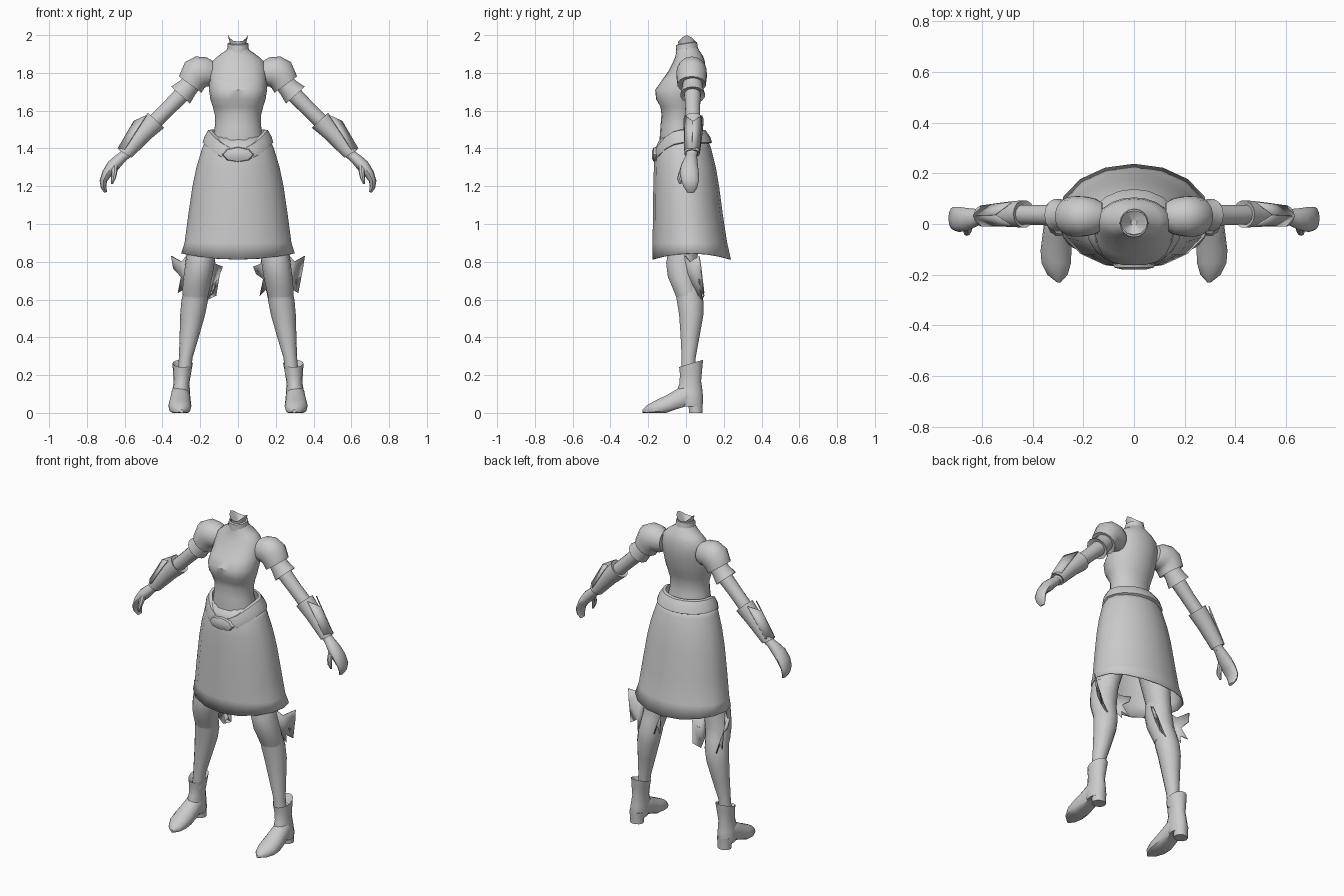
import bpy, bmesh, math
from mathutils import Vector

grey = bpy.data.materials.new("light_grey")
grey.diffuse_color = (0.6, 0.6, 0.6, 1)


def finish(name, bm, thickness=0.0, angle=40):
    bmesh.ops.recalc_face_normals(bm, faces=bm.faces)
    me = bpy.data.meshes.new(name)
    bm.to_mesh(me)
    bm.free()
    me.materials.append(grey)
    ob = bpy.data.objects.new(name, me)
    bpy.context.collection.objects.link(ob)
    if thickness:
        mod = ob.modifiers.new("thickness", 'SOLIDIFY')
        mod.thickness = thickness
        mod.offset = 0
    bpy.ops.object.select_all(action='DESELECT')
    ob.select_set(True)
    bpy.context.view_layer.objects.active = ob
    bpy.ops.object.shade_smooth_by_angle(angle=math.radians(angle))
    return ob


def loft(name, rings, n=14, side=1, caps=(True, True), shape=None, thickness=0.0, angle=40):
    """Skin rings (x, y, z, half width, half depth, tilt, pitch); tilt turns about y, pitch about x."""
    bm = bmesh.new()
    loops = []
    for i, r in enumerate(rings):
        x, y, z, ru, rv, tilt, pitch = (tuple(r) + (0, 0))[:7]
        t, p = math.radians(tilt), math.radians(pitch)
        u = Vector((math.cos(t), 0, math.sin(t)))
        v = Vector((0, math.cos(p), math.sin(p)))
        loop = []
        for k in range(n):
            a = 2 * math.pi * k / n
            co = Vector((x, y, z)) + u * ru * math.cos(a) + v * rv * math.sin(a)
            if shape:
                co = shape(i, a, co)
            loop.append(bm.verts.new((co.x * side, co.y, co.z)))
        loops.append(loop)
    for a, b in zip(loops, loops[1:]):
        for k in range(n):
            bm.faces.new((a[k], a[(k + 1) % n], b[(k + 1) % n], b[k]))
    for use, loop in zip(caps, (loops[0], loops[-1])):
        if use:
            bm.faces.new(loop)
    return finish(name, bm, thickness, angle)


def plate(name, pts, side=1, thickness=0.006):
    bm = bmesh.new()
    bm.faces.new([bm.verts.new((x * side, y, z)) for x, y, z in pts])
    bmesh.ops.triangulate(bm, faces=bm.faces[:])
    return finish(name, bm, thickness)


def body_ring(z, rx, front, back):
    return (0, (front + back) / 2, z, rx, (back - front) / 2)


# Torso, with a fuller bust on both sides of the centre line
def bust(i, a, co):
    if 1.62 < co.z < 1.76 and co.y < 0:
        co.y -= 0.012 * math.sin(2 * a) ** 2
    return co


loft("torso", [body_ring(*r) for r in (
    (1.36, 0.150, -0.140, 0.095), (1.45, 0.135, -0.140, 0.075),
    (1.52, 0.122, -0.135, 0.055), (1.58, 0.123, -0.130, 0.055),
    (1.62, 0.133, -0.135, 0.065), (1.66, 0.146, -0.158, 0.080),
    (1.71, 0.154, -0.163, 0.092), (1.76, 0.152, -0.128, 0.102),
    (1.81, 0.150, -0.093, 0.105), (1.86, 0.138, -0.068, 0.100),
    (1.89, 0.105, -0.055, 0.090), (1.92, 0.062, -0.052, 0.070),
    (1.94, 0.050, -0.046, 0.058))], n=20, shape=bust)

# Collar band and ragged open neck
loft("collar", [(0, 0.005, 1.915, 0.058, 0.060, 0, 8), (0, 0.003, 1.955, 0.055, 0.056, 0, 8),
                (0, 0.003, 1.958, 0.046, 0.047, 0, 8), (0, 0.004, 1.93, 0.044, 0.046, 0, 8)],
     n=16, caps=(False, False))


def ragged(i, a, co):
    if i == 2:
        co.z += 0.034 * abs(math.cos(a)) ** 3
    return co


loft("neck", [(0, 0.005, 1.92, 0.044, 0.046), (0, 0.005, 1.95, 0.041, 0.044),
              (0, 0.005, 1.966, 0.054, 0.048), (0, 0.005, 1.94, 0.012, 0.012)], n=12, shape=ragged)


# Skirt: open bell with a hem that rises at the sides
def hem(i, a, co):
    if i == 0:
        co.z += 0.032 * math.cos(a) ** 2
    return co


loft("skirt", [body_ring(*r) for r in (
    (0.812, 0.298, -0.175, 0.235), (0.90, 0.280, -0.174, 0.215), (1.05, 0.260, -0.172, 0.192),
    (1.20, 0.238, -0.170, 0.172), (1.30, 0.217, -0.167, 0.155), (1.40, 0.187, -0.160, 0.130),
    (1.46, 0.160, -0.130, 0.105))],
    n=16, caps=(False, False), shape=hem, thickness=0.006)


# Belt dipping at the front, with a shield-shaped clasp
def dip(i, a, co):
    co.z -= 0.10 * max(0, -math.sin(a)) ** 2
    return co


loft("belt", [body_ring(*r) for r in (
    (1.425, 0.172, -0.158, 0.125), (1.432, 0.187, -0.172, 0.138), (1.462, 0.178, -0.174, 0.128),
    (1.497, 0.158, -0.162, 0.103), (1.500, 0.140, -0.140, 0.085), (1.43, 0.145, -0.140, 0.10))],
    n=20, caps=(False, False), shape=dip)
loft("belt_clasp", [(0, -0.155, 1.367, 0.085, 0.042, 0, 90), (0, -0.172, 1.367, 0.078, 0.037, 0, 90),
                    (0, -0.180, 1.367, 0.045, 0.020, 0, 90)], n=8)

for s, tag in ((1, "left"), (-1, "right")):
    # Puffed shoulder guard and flared sleeve
    loft("shoulder_guard_" + tag, [
        (0.125, 0.030, 1.800, 0.060, 0.055, 88), (0.155, 0.030, 1.805, 0.078, 0.072, 82),
        (0.195, 0.030, 1.808, 0.084, 0.080, 70), (0.230, 0.030, 1.788, 0.086, 0.082, 54),
        (0.253, 0.030, 1.738, 0.074, 0.076, 36), (0.250, 0.030, 1.742, 0.055, 0.056, 36)], side=s)
    loft("sleeve_" + tag, [
        (0.240, 0.035, 1.755, 0.052, 0.052, 42), (0.268, 0.035, 1.720, 0.055, 0.055, 42),
        (0.304, 0.035, 1.682, 0.067, 0.066, 42), (0.298, 0.035, 1.690, 0.040, 0.040, 42)], side=s)
    # Arm
    loft("arm_" + tag, [
        (0.230, 0.035, 1.755, 0.045, 0.045, 43), (0.310, 0.035, 1.672, 0.043, 0.043, 43),
        (0.370, 0.035, 1.612, 0.040, 0.040, 43), (0.435, 0.037, 1.548, 0.040, 0.040, 45),
        (0.520, 0.035, 1.455, 0.038, 0.038, 40), (0.605, 0.030, 1.360, 0.028, 0.030, 38)], side=s)
    # Forearm guard with a raised outer plate
    loft("forearm_guard_" + tag, [
        (0.440, 0.037, 1.545, 0.040, 0.040, 43), (0.434, 0.040, 1.549, 0.058, 0.055, 43),
        (0.500, 0.038, 1.482, 0.049, 0.050, 42), (0.598, 0.032, 1.372, 0.041, 0.042, 32),
        (0.594, 0.032, 1.377, 0.030, 0.030, 32)], side=s)
    plate("forearm_plate_front_" + tag, [
        (0.485, -0.005, 1.575), (0.550, 0.035, 1.545), (0.635, 0.032, 1.400), (0.600, -0.008, 1.395)], s)
    plate("forearm_plate_back_" + tag, [
        (0.485, 0.085, 1.575), (0.550, 0.035, 1.545), (0.635, 0.032, 1.400), (0.600, 0.072, 1.395)], s)
    # Hand with curled fingers and thumb
    loft("hand_" + tag, [
        (0.598, 0.030, 1.368, 0.027, 0.028, 38), (0.628, 0.024, 1.342, 0.030, 0.036, 38),
        (0.660, 0.018, 1.310, 0.034, 0.045, 36), (0.692, 0.018, 1.270, 0.027, 0.050, 24),
        (0.713, 0.022, 1.228, 0.020, 0.046, 5), (0.712, 0.024, 1.195, 0.015, 0.036, -18),
        (0.700, 0.026, 1.168, 0.008, 0.020, -25)], n=12, side=s)
    loft("thumb_" + tag, [
        (0.655, -0.005, 1.310, 0.020, 0.020), (0.655, -0.025, 1.270, 0.015, 0.015),
        (0.660, -0.034, 1.240, 0.013, 0.013), (0.667, -0.030, 1.212, 0.006, 0.006)], n=8, side=s)
    # Leg
    loft("leg_" + tag, [
        (0.115, 0.000, 1.22, 0.095, 0.110), (0.150, -0.005, 1.05, 0.088, 0.098),
        (0.190, -0.010, 0.86, 0.070, 0.076), (0.208, -0.010, 0.74, 0.062, 0.066),
        (0.222, 0.010, 0.66, 0.065, 0.068), (0.230, 0.022, 0.59, 0.070, 0.072),
        (0.240, 0.028, 0.52, 0.066, 0.066), (0.257, 0.022, 0.41, 0.052, 0.052),
        (0.277, 0.014, 0.29, 0.036, 0.038), (0.285, 0.014, 0.20, 0.036, 0.038)], side=s)
    # Knee guard shell
    loft("knee_guard_" + tag, [
        (0.196, -0.020, 0.850, 0.076, 0.078), (0.202, -0.024, 0.790, 0.077, 0.083),
        (0.212, -0.018, 0.720, 0.076, 0.080), (0.222, 0.000, 0.655, 0.072, 0.070),
        (0.226, 0.012, 0.610, 0.066, 0.064)], side=s)
    # Ragged wing plates on both sides of the knee
    plate("knee_wing_outer_" + tag, [
        (0.255, -0.020, 0.85), (0.300, 0.020, 0.80), (0.352, 0.070, 0.83), (0.342, 0.080, 0.765),
        (0.300, 0.058, 0.72), (0.318, 0.095, 0.635), (0.285, 0.070, 0.655),
        (0.273, 0.090, 0.595), (0.265, 0.010, 0.69)], s)
    plate("knee_wing_inner_" + tag, [
        (0.135, -0.020, 0.85), (0.120, 0.020, 0.79), (0.082, 0.070, 0.775), (0.098, 0.075, 0.735),
        (0.135, 0.058, 0.71), (0.115, 0.095, 0.62), (0.150, 0.070, 0.655),
        (0.162, 0.085, 0.60), (0.165, 0.010, 0.69)], s)
    # Ankle boot shaft with a cuff sloping up to the back
    loft("boot_shaft_" + tag, [
        (0.285, 0.026, 0.225, 0.036, 0.040, 0, 17), (0.293, 0.027, 0.262, 0.054, 0.068, 0, 17),
        (0.296, 0.027, 0.215, 0.048, 0.062, 0, 14), (0.299, 0.022, 0.160, 0.042, 0.060, 0, 8),
        (0.302, 0.018, 0.110, 0.048, 0.072), (0.305, 0.020, 0.065, 0.052, 0.072),
        (0.305, 0.030, 0.035, 0.048, 0.058)], side=s)

    # Pointed foot, flattened underneath
    def sole(i, a, co):
        co.z = max(co.z, (0.04, 0.035, 0.02, 0.0, 0.0, 0.0, 0.0)[i])
        return co

    loft("boot_foot_" + tag, [
        (0.304, 0.040, 0.085, 0.046, 0.060, 0, 90), (0.304, 0.000, 0.085, 0.052, 0.070, 0, 90),
        (0.306, -0.050, 0.060, 0.056, 0.066, 0, 90), (0.308, -0.105, 0.038, 0.061, 0.056, 0, 90),
        (0.307, -0.155, 0.026, 0.058, 0.044, 0, 90), (0.302, -0.200, 0.016, 0.040, 0.030, 0, 90),
        (0.297, -0.230, 0.008, 0.008, 0.010, 0, 90)], side=s, shape=sole)
    # Heel
    loft("boot_heel_" + tag, [
        (0.304, 0.050, 0.070, 0.046, 0.042), (0.304, 0.051, 0.035, 0.042, 0.039),
        (0.304, 0.052, 0.000, 0.042, 0.038)], n=10, side=s)
